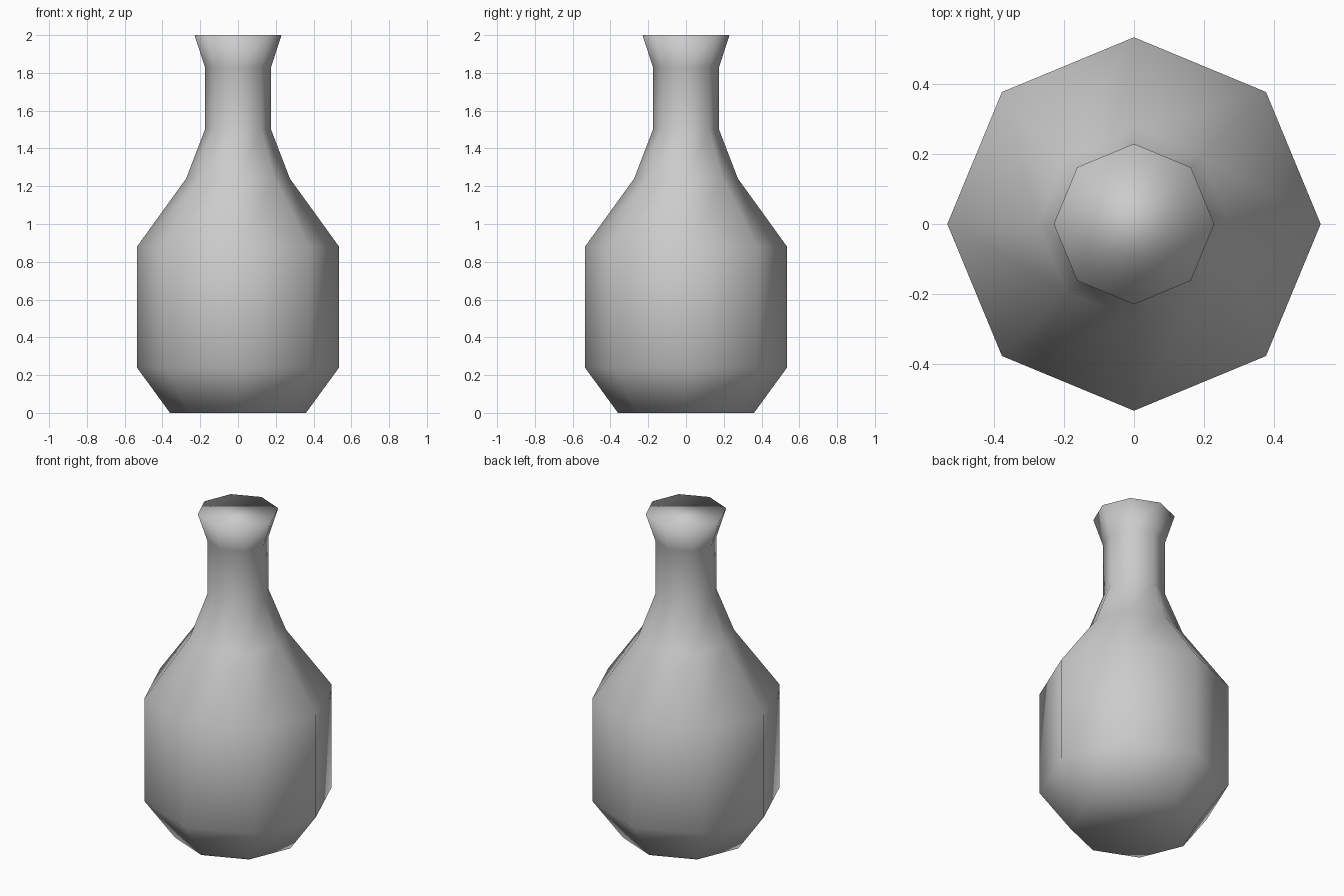
import bpy
import bmesh
from math import cos, sin, pi

default = bpy.data.objects.get("Cube")
if default:
    bpy.data.objects.remove(default, do_unlink=True)

SIDES = 8

# Bottle outline as (radius, height), from base to rim
profile = [(0.36, 0), (0.535, 0.24), (0.535, 0.88), (0.275, 1.24),
           (0.175, 1.5), (0.175, 1.83), (0.23, 2)]


def make_material(name, colour):
    mat = bpy.data.materials.new(name)
    mat.use_nodes = True
    mat.diffuse_color = colour
    mat.node_tree.nodes["Principled BSDF"].inputs["Base Color"].default_value = colour
    return mat


def lathe(name, outline, mat):
    """Closed faceted solid of revolution with smooth shading."""
    bm = bmesh.new()
    rings = []
    for radius, height in outline:
        angles = [2 * pi * i / SIDES for i in range(SIDES)]
        rings.append([bm.verts.new((radius * cos(a), radius * sin(a), height))
                      for a in angles])
    # Walls between neighbouring rings
    for low, high in zip(rings, rings[1:]):
        for i in range(SIDES):
            j = (i + 1) % SIDES
            bm.faces.new((low[i], low[j], high[j], high[i]))
    # Base and stopper caps
    bm.faces.new(rings[0][::-1])
    bm.faces.new(rings[-1])
    for face in bm.faces:
        face.smooth = True
    mesh = bpy.data.meshes.new(name)
    bm.to_mesh(mesh)
    bm.free()
    mesh.materials.append(mat)
    obj = bpy.data.objects.new(name, mesh)
    bpy.context.collection.objects.link(obj)
    return obj


grey = make_material("light grey", (0.6, 0.6, 0.6, 1))
lathe("bottle", profile, grey)
